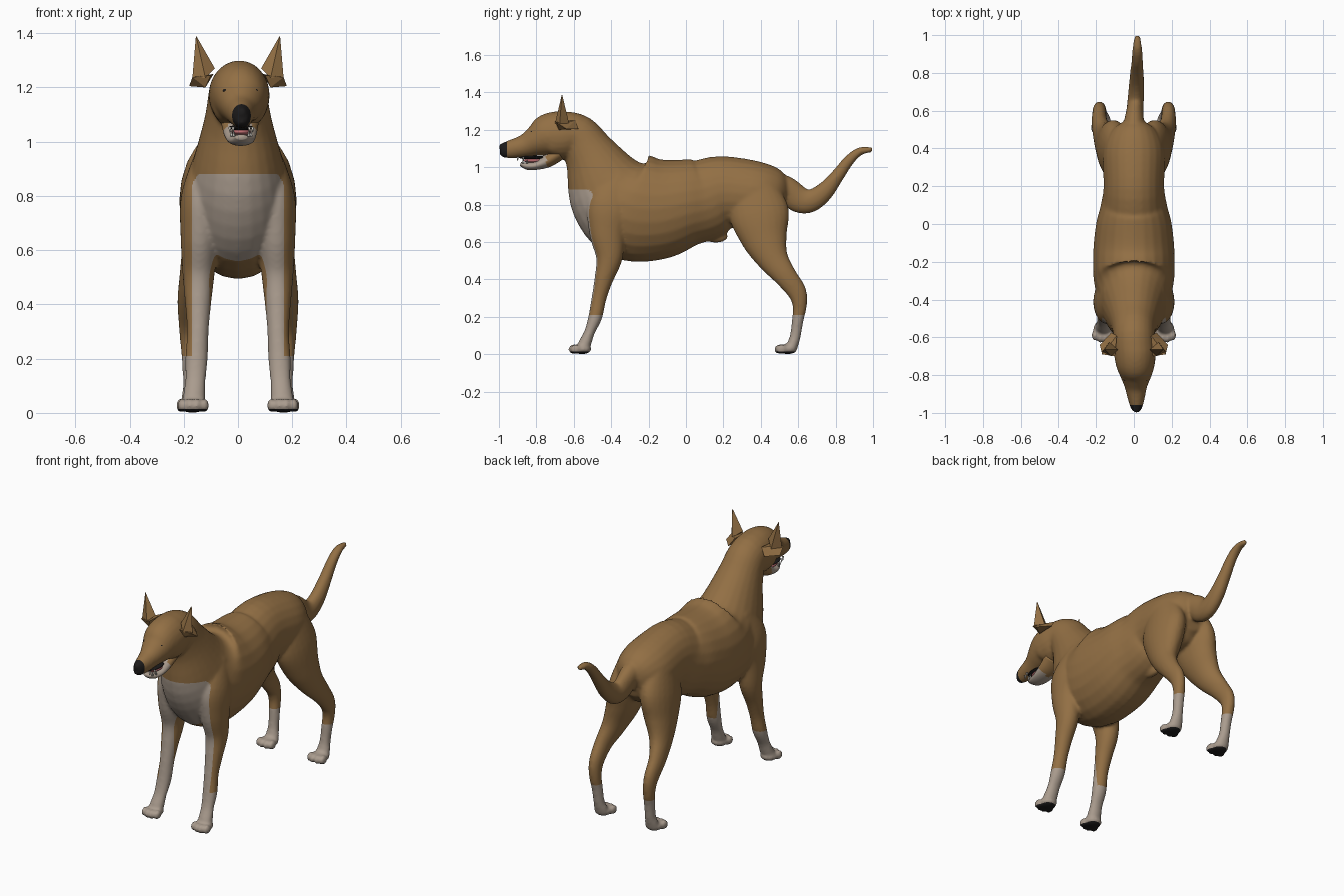
import bpy, bmesh, math
from mathutils import Vector, Matrix

cube = bpy.data.objects.get("Cube")
if cube:
    bpy.data.objects.remove(cube)


def material(name, rgb):
    m = bpy.data.materials.new(name)
    m.use_nodes = True
    m.diffuse_color = (*rgb, 1)
    m.node_tree.nodes["Principled BSDF"].inputs["Base Color"].default_value = (*rgb, 1)
    return m


TAN = material("tan_fur", (0.29, 0.16, 0.058))
CREAM = material("cream_fur", (0.40, 0.33, 0.27))
BLACK = material("black_skin", (0.012, 0.011, 0.011))
PINK = material("pink_tongue", (0.50, 0.15, 0.16))
TEETH = material("tooth_white", (0.75, 0.72, 0.66))


def spline(a, b, c, d, t):
    return 0.5 * (2 * b + (c - a) * t + (2 * a - 5 * b + 4 * c - d) * t * t
                  + (3 * b - a - 3 * c + d) * t ** 3)


def loft(bm, stations, side=1, steps=5, sides=24):
    """Skin ovals along a path; a station is (x, y, z, depth radius, x radius)."""
    p = [stations[0]] + stations + [stations[-1]]
    path = [[spline(*q, k / steps) for q in zip(*p[i:i + 4])]
            for i in range(len(stations) - 1) for k in range(steps)] + [stations[-1]]
    rings = []
    for i, (x, y, z, r, rx) in enumerate(path):
        a, b = path[max(i - 1, 0)], path[min(i + 1, len(path) - 1)]
        t = Vector((0, b[1] - a[1], b[2] - a[2])).normalized()
        n = Vector((0, -t.z, t.y))
        ring = []
        for k in range(sides):
            ang = math.tau * k / sides
            co = Vector((x + rx * math.cos(ang), y, z)) + n * r * math.sin(ang)
            co.x *= side
            ring.append(bm.verts.new(co))
        rings.append(ring)
    for a, b in zip(rings, rings[1:]):
        for k in range(sides):
            j = (k + 1) % sides
            bm.faces.new((a[k], a[j], b[j], b[k]))
    bm.faces.new(rings[0])
    bm.faces.new(rings[-1])


def blob(bm, centre, radii):
    bmesh.ops.create_uvsphere(bm, u_segments=20, v_segments=12, radius=1,
                              matrix=Matrix.Translation(centre) @ Matrix.Diagonal((*radii, 1)))


def finish(name, bm, mats, smooth=True):
    bmesh.ops.recalc_face_normals(bm, faces=bm.faces)
    me = bpy.data.meshes.new(name)
    bm.to_mesh(me)
    bm.free()
    for m in mats:
        me.materials.append(m)
    if smooth:
        me.shade_smooth()
    ob = bpy.data.objects.new(name, me)
    bpy.context.scene.collection.objects.link(ob)
    return ob


# Trunk, neck and head in one run from rump to muzzle
bm = bmesh.new()
loft(bm, [
    (0, .53, .83, .09, .07), (0, .48, .84, .15, .13), (0, .38, .85, .18, .165),
    (0, .20, .865, .195, .16), (0, .10, .83, .22, .175), (0, 0, .81, .235, .20),
    (0, -.15, .78, .275, .215), (0, -.30, .795, .29, .212), (0, -.41, .88, .235, .18),
    (0, -.51, 1.065, .145, .128), (0, -.58, 1.165, .118, .11), (.005, -.665, 1.17, .13, .112),
    (.007, -.74, 1.165, .12, .104), (.01, -.80, 1.14, .086, .084), (.01, -.86, 1.115, .062, .06),
    (.012, -.92, 1.10, .052, .046), (.013, -.97, 1.092, .042, .032), (.014, -.99, 1.095, .026, .02)])
blob(bm, (0, -.465, .80), (.15, .11, .19))
blob(bm, (.014, -.977, 1.108), (.022, .024, .024))
blob(bm, (0, .16, .63), (.025, .065, .035))

# Tail
loft(bm, [
    (0, .44, .90, .08, .07), (0, .53, .885, .07, .055), (.005, .60, .83, .072, .045),
    (.01, .665, .82, .062, .043), (.014, .74, .87, .05, .04), (.016, .81, .955, .036, .035),
    (.018, .87, 1.035, .029, .03), (.018, .93, 1.085, .022, .026), (.018, .998, 1.094, .013, .015)])

# Legs, paws and skull details, repeated on both sides
for s in (1, -1):
    loft(bm, [
        (.11, -.34, .95, .08, .05), (.135, -.40, .80, .125, .075), (.14, -.42, .66, .10, .072),
        (.145, -.41, .52, .072, .06), (.147, -.44, .40, .05, .048), (.148, -.465, .30, .04, .04),
        (.153, -.485, .20, .037, .042), (.157, -.515, .12, .028, .038), (.162, -.54, .06, .034, .042),
        (.165, -.56, .02, .03, .045)], s)
    loft(bm, [
        (.09, .36, .92, .11, .06), (.105, .39, .76, .16, .085), (.125, .42, .62, .125, .08),
        (.155, .465, .51, .085, .06), (.18, .53, .42, .062, .043), (.183, .592, .335, .052, .036),
        (.18, .608, .26, .038, .033), (.175, .597, .18, .031, .031), (.172, .585, .10, .029, .031),
        (.17, .57, .05, .03, .04), (.17, .56, .02, .028, .042)], s)
    for px, py in ((.165, -.555), (.17, .545)):
        blob(bm, (s * px, py, .028), (.05, .05, .028))
        for k in (-1.5, -.5, .5, 1.5):
            blob(bm, (s * px + k * .028, py - .05 + abs(k) * .010, .027), (.016, .03, .027))
    blob(bm, (.006 + s * .055, -.70, 1.15), (.05, .075, .08))
    blob(bm, (.009 + s * .042, -.785, 1.215), (.028, .028, .018))

# Fuse everything into one smooth skin
raw = finish("body_source", bm, [])
mod = raw.modifiers.new("fuse", "REMESH")
mod.mode, mod.voxel_size = "VOXEL", 0.0085
mod = raw.modifiers.new("soften", "SMOOTH")
mod.factor, mod.iterations = 0.5, 8
graph = bpy.context.evaluated_depsgraph_get()
skin = bpy.data.meshes.new_from_object(raw.evaluated_get(graph))
bpy.data.objects.remove(raw)
bm = bmesh.new()
bm.from_mesh(skin)
bpy.data.meshes.remove(skin)

# Clean cuts for the edges of the markings
for co, no in (((0, 0, .21), (0, 0, 1)), ((0, 0, .88), (0, 0, 1)), ((0, 0, .014), (0, 0, 1)),
               ((.17, 0, 0), (1, 0, 0)), ((-.17, 0, 0), (1, 0, 0)),
               ((0, -.46, 0), (0, 1, 0)), ((0, -.958, 0), (0, 1, 0))):
    bmesh.ops.bisect_plane(bm, geom=bm.verts[:] + bm.edges[:] + bm.faces[:],
                           plane_co=co, plane_no=no, dist=1e-5)
for f in bm.faces:
    c = f.calc_center_median()
    bib = (c.z < .88 and c.y < -.46
           and abs(c.x) < .17 - max(0, c.z - .83) ** 2 * 10)
    if c.z < .014 or c.y < -.958:
        f.material_index = 2
    elif c.z < .21 or bib:
        f.material_index = 1
finish("body", bm, [TAN, CREAM, BLACK])

# Lower jaw, mouth lining and tongue
bm = bmesh.new()
loft(bm, [(.007, -.68, 1.075, .04, .07), (.008, -.74, 1.035, .036, .062),
          (.01, -.80, 1.01, .024, .052), (.011, -.85, 1.007, .02, .04),
          (.012, -.885, 1.018, .010, .022)])
for f in bm.faces:
    f.material_index = int(f.calc_center_median().y < -.745)
finish("lower_jaw", bm, [TAN, CREAM])
bm = bmesh.new()
blob(bm, (.011, -.82, 1.052), (.046, .075, .01))
finish("mouth_lining", bm, [BLACK])
bm = bmesh.new()
blob(bm, (.011, -.81, 1.036), (.038, .06, .013))
finish("tongue", bm, [PINK])

# Teeth along both jaws
bm = bmesh.new()
for s in (1, -1):
    for x, y, z, up in ((.028, -.872, 1.03, 1), (.036, -.85, 1.03, 1),
                        (.03, -.90, 1.044, -1), (.042, -.87, 1.044, -1)):
        bmesh.ops.create_cone(bm, cap_ends=True, segments=8, radius1=.006, radius2=.001, depth=.022,
                              matrix=Matrix.Translation((.012 + s * x, y, z))
                              @ Matrix.Rotation(0 if up > 0 else math.pi, 4, "X"))
finish("teeth", bm, [TEETH])

# Eyes and ears
for s, label in ((1, "left"), (-1, "right")):
    bm = bmesh.new()
    blob(bm, (.009 + s * .045, -.817, 1.188), (.021, .018, .011))
    finish(label + "_eye", bm, [BLACK])
    shapes = {
        "ear": [(.155, -.663, 1.392), (.085, -.665, 1.27), (.168, -.675, 1.235),
                (.13, -.625, 1.235), (.12, -.70, 1.235)],
        "ear_flap": [(.10, -.70, 1.245), (.168, -.69, 1.238), (.18, -.64, 1.205),
                     (.12, -.575, 1.205), (.09, -.59, 1.25), (.12, -.68, 1.2)]}
    for part, points in shapes.items():
        bm = bmesh.new()
        for x, y, z in points:
            bm.verts.new((s * x, y, z))
        bmesh.ops.convex_hull(bm, input=bm.verts)
        finish(label + "_" + part, bm, [TAN], smooth=False)
